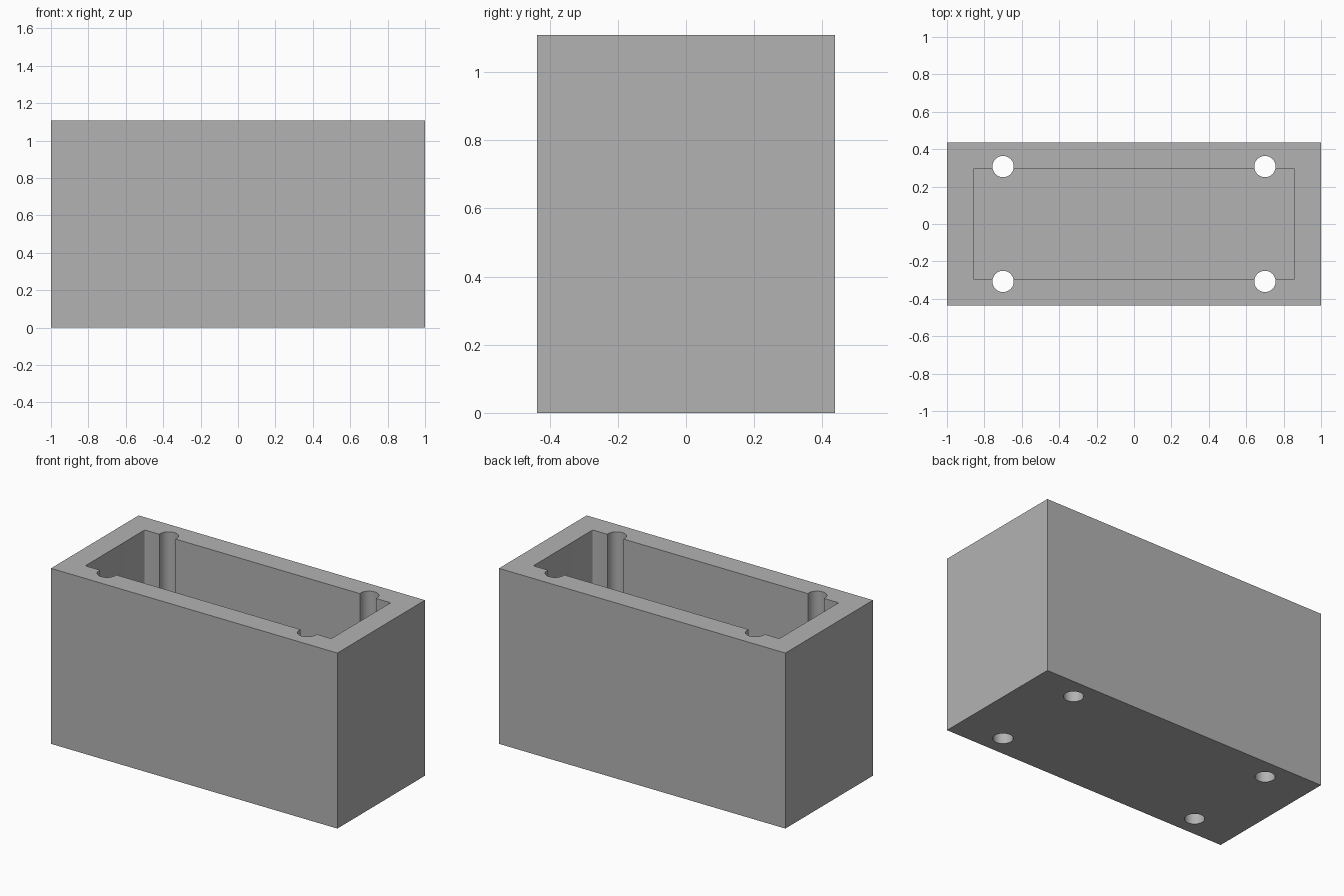
import bpy

cube = bpy.data.objects.get("Cube")
if cube:
    bpy.data.objects.remove(cube, do_unlink=True)

WIDTH, DEPTH, HEIGHT = 2.0, 0.874, 1.108
WALL = 0.141
FLOOR = 0.14
HOLE_X, HOLE_Y, HOLE_R = 0.70, 0.307, 0.057

# Single plain grey material
grey = bpy.data.materials.new("plain_grey")
grey.use_nodes = True
colour = (0.45, 0.45, 0.45, 1.0)
grey.diffuse_color = colour
grey.node_tree.nodes["Principled BSDF"].inputs["Base Color"].default_value = colour


def block(name, size, bottom):
    """Box with its bottom face at the given height."""
    bpy.ops.mesh.primitive_cube_add(size=1, location=(0, 0, bottom + size[2] / 2))
    obj = bpy.context.object
    obj.name = name
    obj.scale = size
    bpy.ops.object.transform_apply(location=True, rotation=True, scale=True)
    obj.data.materials.append(grey)
    return obj


def apply_modifier(obj, modifier):
    bpy.context.view_layer.objects.active = obj
    bpy.ops.object.modifier_apply(modifier=modifier.name)


def cut(target, cutter):
    """Subtract the cutter, then discard it."""
    mod = target.modifiers.new("cut", 'BOOLEAN')
    mod.operation = 'DIFFERENCE'
    mod.solver = 'EXACT'
    mod.object = cutter
    cutter.hide_render = True
    apply_modifier(target, mod)
    bpy.data.objects.remove(cutter, do_unlink=True)


# Outer body
body = block("box_body", (WIDTH, DEPTH, HEIGHT), 0)

# Open cavity with slightly rounded upright corners
cavity = block("cavity_cutter",
               (WIDTH - 2 * WALL, DEPTH - 2 * WALL, HEIGHT), FLOOR)
weights = cavity.data.attributes.new("bevel_weight_edge", 'FLOAT', 'EDGE')
for edge in cavity.data.edges:
    a, b = (cavity.data.vertices[i].co for i in edge.vertices)
    weights.data[edge.index].value = float(abs(a.z - b.z) > 0.5)
bevel = cavity.modifiers.new("corners", 'BEVEL')
bevel.limit_method = 'WEIGHT'
bevel.width = 0.008
bevel.segments = 3
apply_modifier(cavity, bevel)
cut(body, cavity)

# Four bolt holes running the full height
for sx in (-1, 1):
    for sy in (-1, 1):
        bpy.ops.mesh.primitive_cylinder_add(
            vertices=48, radius=HOLE_R, depth=HEIGHT + 0.4,
            location=(sx * HOLE_X, sy * HOLE_Y, HEIGHT / 2))
        hole = bpy.context.object
        hole.name = "bolt_hole_cutter"
        hole.data.materials.append(grey)
        cut(body, hole)

# Smooth hole walls, crisp box edges
bpy.ops.object.select_all(action='DESELECT')
body.select_set(True)
bpy.context.view_layer.objects.active = body
bpy.ops.object.shade_smooth_by_angle()
